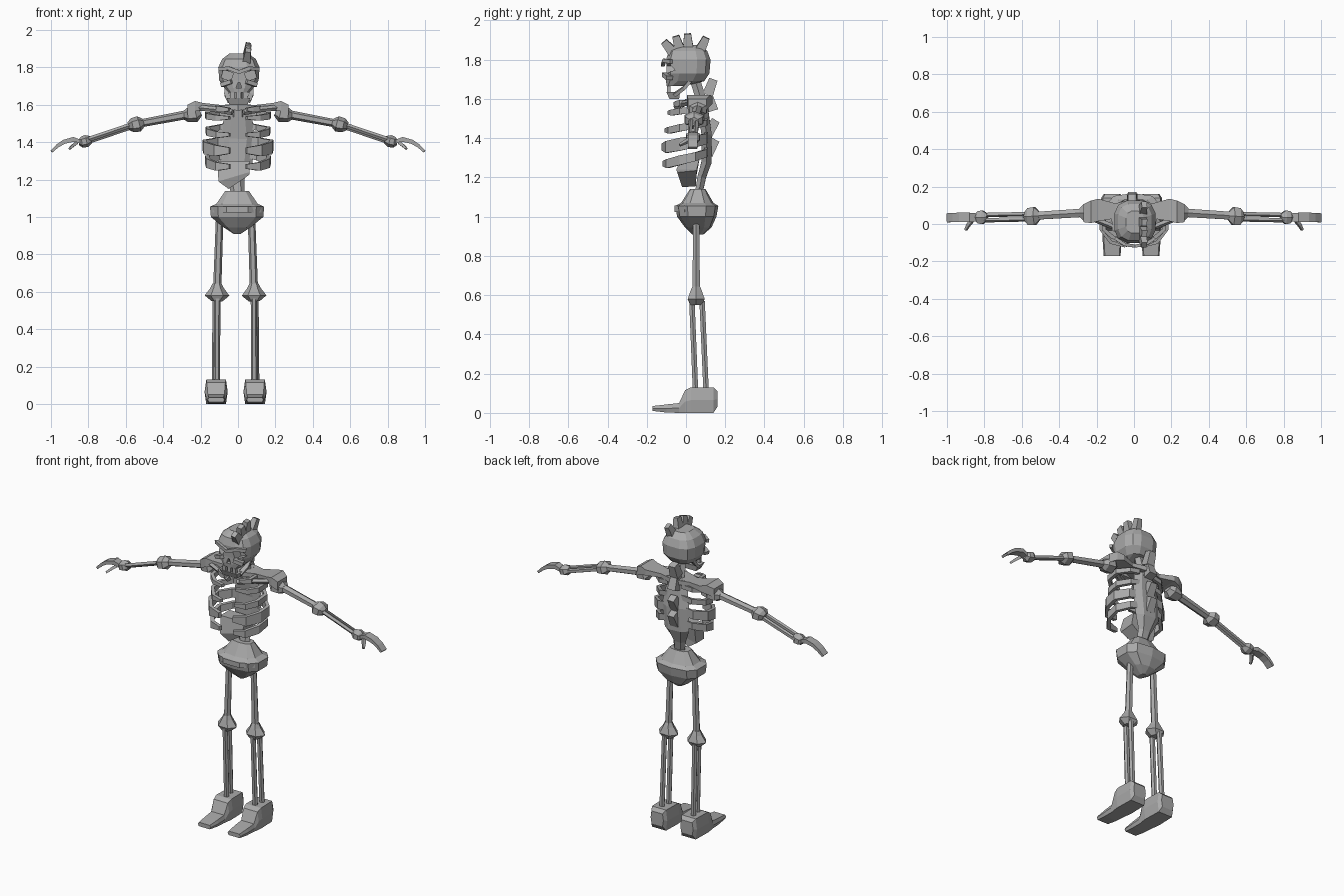
import bpy, bmesh, math
from mathutils import Vector, Matrix

BONE = bpy.data.materials.new("bone_grey")
BONE.diffuse_color = (0.40, 0.40, 0.40, 1)


def finish(name, bm):
    bmesh.ops.recalc_face_normals(bm, faces=bm.faces)
    me = bpy.data.meshes.new(name)
    bm.to_mesh(me)
    bm.free()
    me.materials.append(BONE)
    ob = bpy.data.objects.new(name, me)
    bpy.context.collection.objects.link(ob)
    return ob


def loft(name, rings, flip=1, cx=0.0):
    """Skin a list of equal-length rings and cap both ends; flip=-1 mirrors x."""
    bm = bmesh.new()
    vs = [[bm.verts.new((cx + flip * p[0], p[1], p[2])) for p in r] for r in rings]
    n = len(rings[0])
    for a, b in zip(vs, vs[1:]):
        for i in range(n):
            bm.faces.new((a[i], a[(i + 1) % n], b[(i + 1) % n], b[i]))
    bm.faces.new(vs[0])
    bm.faces.new(vs[-1])
    return finish(name, bm)


def tube(name, pts, sizes, n=6, flip=1, cx=0.0):
    """Faceted bone along pts; sizes are (half depth, half height) pairs."""
    pts = [Vector(p) for p in pts]
    rings = []
    for i, p in enumerate(pts):
        d = (pts[min(i + 1, len(pts) - 1)] - pts[max(i - 1, 0)]).normalized()
        ref = Vector((0, 1, 0)) if abs(d.y) < 0.8 else Vector((1, 0, 0))
        u = (ref - d * ref.dot(d)).normalized()
        v = d.cross(u)
        a, b = sizes[i]
        t = [math.tau * (k + 0.5) / n for k in range(n)]
        rings.append([p + u * a * math.cos(k) + v * b * math.sin(k) for k in t])
    return loft(name, rings, flip, cx)


def level(z, hw, y0, y1, n=10, x=0.0):
    """Horizontal rounded ring between y0 and y1."""
    ym, r = (y0 + y1) / 2, (y1 - y0) / 2
    out = []
    for k in range(n):
        t = math.tau * (k + 0.5) / n
        c, s = math.cos(t), math.sin(t)
        out.append((x + hw * math.copysign(abs(c) ** 0.7, c),
                    ym + r * math.copysign(abs(s) ** 0.7, s), z))
    return out


def rect(x0, x1, y0, y1, z):
    return [(x0, y0, z), (x1, y0, z), (x1, y1, z), (x0, y1, z)]


def slab(name, loc, size, rx=0, ry=0, rz=0, taper=1.0):
    """Tilted block whose upper end can taper."""
    bm = bmesh.new()
    bmesh.ops.create_cube(bm, size=1)
    for v in bm.verts:
        if v.co.z > 0:
            v.co.x *= taper
            v.co.y *= taper
        v.co = Vector(a * b for a, b in zip(v.co, size))
    m = Matrix.Rotation(rz, 4, 'Z') @ Matrix.Rotation(ry, 4, 'Y') @ Matrix.Rotation(rx, 4, 'X')
    bm.transform(Matrix.Translation(loc) @ m)
    return finish(name, bm)


def carve(ob, cutters):
    for c in cutters:
        m = ob.modifiers.new("carve", 'BOOLEAN')
        m.operation, m.object, m.solver = 'DIFFERENCE', c, 'EXACT'
    dg = bpy.context.evaluated_depsgraph_get()
    me = bpy.data.meshes.new_from_object(ob.evaluated_get(dg))
    ob.modifiers.clear()
    ob.data = me
    for c in cutters:
        bpy.data.objects.remove(c)


# skull: cranium narrowing to the upper jaw, with carved sockets
skull = loft("skull", [
    level(1.665, 0.055, -0.100, -0.010, 12, 0.005),
    level(1.69, 0.080, -0.104, 0.095, 12, 0.005),
    level(1.73, 0.108, -0.102, 0.122, 12, 0.005),
    level(1.80, 0.113, -0.104, 0.128, 12, 0.005),
    level(1.845, 0.092, -0.090, 0.110, 12, 0.005),
    level(1.875, 0.050, -0.050, 0.070, 12, 0.005)])
cutters = [slab("socket_cutter", (0.005 + s * 0.063, -0.09, 1.757), (0.055, 0.10, 0.045), ry=-s * 0.35)
           for s in (1, -1)]
cutters.append(slab("nose_cutter", (0.005, -0.10, 1.705), (0.03, 0.05, 0.03), taper=0.3))
carve(skull, cutters)
tube("brow", [(-0.10, -0.075, 1.79), (-0.05, -0.11, 1.795), (0.005, -0.118, 1.775),
              (0.06, -0.11, 1.795), (0.11, -0.075, 1.79)], [(0.012, 0.014)] * 5, 4)
for s in (1, -1):
    slab("cheekbone", (0.005 + s * 0.065, -0.095, 1.715), (0.06, 0.035, 0.022), ry=s * 0.3, rz=s * 0.4)

# lower jaw: front block with two side branches
loft("jaw", [rect(-0.045, 0.05, -0.085, -0.035, 1.60), rect(-0.06, 0.065, -0.10, -0.03, 1.635)])
for s in (1, -1):
    tube("jaw_branch", [(s * 0.05, -0.06, 1.62), (s * 0.065, -0.01, 1.655), (s * 0.065, 0.03, 1.70)],
         [(0.012, 0.018)] * 3, 4, cx=0.005)
for x in (-0.03, 0.005, 0.04):
    slab("tooth", (x, -0.088, 1.65), (0.024, 0.018, 0.03))

# crest: leaning fins fanned over the skull
for y, z, a in ((-0.085, 1.86, 0.7), (0.01, 1.89, 0.05), (0.085, 1.875, -0.45), (-0.04, 1.88, 0.3)):
    slab("crest_fin", (0.05, y, z), (0.045, 0.055, 0.085), rx=a, ry=0.15, taper=0.65)

# neck and spine
tube("neck", [(0, 0.085, 1.54), (0, 0.07, 1.62), (0, 0.045, 1.70)],
     [(0.035, 0.045), (0.03, 0.04), (0.03, 0.035)])
tube("spine", [(0, 0.065, 1.12), (-0.01, 0.08, 1.20), (-0.01, 0.105, 1.28), (0, 0.105, 1.42), (0, 0.085, 1.56)],
     [(0.022, 0.035), (0.025, 0.045), (0.03, 0.085), (0.03, 0.095), (0.03, 0.07)])
for z, y, a in ((1.66, 0.125, -0.35), (1.58, 0.125, 0.3), (1.455, 0.13, -0.55), (1.355, 0.13, -0.5)):
    slab("spine_spur", (-0.01, y, z), (0.055, 0.055, 0.085), rx=a, taper=0.8)

# abdomen wedge with a slanted lower end
loft("abdomen", [[(-0.05, -0.02, 1.15), (0.06, -0.045, 1.225), (0.06, 0.055, 1.235), (-0.05, 0.05, 1.155)],
                 [(-0.105, -0.03, 1.19), (0.062, -0.05, 1.24), (0.062, 0.055, 1.24), (-0.105, 0.05, 1.19)],
                 rect(-0.108, 0.062, -0.02, 0.07, 1.30)])

# ribs: tall flat hoops open at the front
RIBS = ((1.575, 1.59, 0.11, -0.055, 0.028), (1.53, 1.56, 0.165, -0.085, 0.03),
        (1.44, 1.49, 0.162, -0.10, 0.034), (1.355, 1.41, 0.178, -0.115, 0.06),
        (1.27, 1.34, 0.165, -0.11, 0.045))
for zf, zb, hw, yf, h in RIBS:
    path = [(0.045, 0.105), (0.65 * hw, 0.10), (hw, 0.045), (0.97 * hw, -0.03),
            (0.68 * hw, 0.85 * yf), (0.045, yf)]
    rings = []
    for i, (x, y) in enumerate(path):
        z = zb + (zf - zb) * min(1, i / 4)
        hh = h * (0.45, 0.45, 0.5, 0.55, 0.5, 0.28)[i]
        n = Vector((x, y - 0.01, 0)).normalized() * 0.011
        rings.append([(x + n.x, y + n.y, z - hh), (x + n.x, y + n.y, z + hh),
                      (x - n.x, y - n.y, z + hh), (x - n.x, y - n.y, z - hh)])
    for s in (1, -1):
        loft("rib", rings, s)

# pelvis: flared bowl with a pointed base
loft("pelvis", [level(0.91, 0.02, 0.03, 0.09), level(0.945, 0.075, -0.005, 0.13),
                level(1.0, 0.145, -0.045, 0.155), level(1.055, 0.150, -0.055, 0.165),
                level(1.07, 0.115, -0.025, 0.14), level(1.14, 0.065, 0.02, 0.10)], cx=-0.005)
# front hip ridge
tube("hip_ridge", [(-0.13, 0.0, 1.04), (-0.06, -0.05, 1.04), (0.05, -0.05, 1.04), (0.12, 0.0, 1.04)],
     [(0.014, 0.022)] * 4, 4)

for s in (1, -1):
    # shoulder yoke
    sections = ((0, -0.005, 0.135, 1.57, 1.60), (0.10, 0.03, 0.11, 1.575, 1.60),
                (0.19, 0.015, 0.135, 1.575, 1.61), (0.23, 0.005, 0.125, 1.565, 1.62),
                (0.27, 0.01, 0.105, 1.545, 1.60))
    loft("shoulder_yoke", [[(x, a, lo), (x, b, lo), (x, b, hi), (x, a, hi)]
                           for x, a, b, lo, hi in sections], s)
    tube("collar_bone", [(0.03, -0.05, 1.56), (0.12, -0.01, 1.575), (0.22, 0.03, 1.585)],
         [(0.016, 0.016)] * 3, 5, s)
    tube("shoulder_joint", [(0.20, 0.06, 1.56), (0.225, 0.06, 1.55), (0.27, 0.06, 1.545), (0.29, 0.058, 1.545)],
         [(0.03, 0.02), (0.055, 0.042), (0.05, 0.038), (0.028, 0.024)], 6, s)
    # arm
    tube("upper_arm", [(0.27, 0.06, 1.548), (0.54, 0.043, 1.497)], [(0.026, 0.024), (0.024, 0.021)], 6, s)
    tube("elbow", [(0.505, 0.043, 1.505), (0.53, 0.042, 1.498), (0.565, 0.04, 1.49), (0.585, 0.04, 1.485)],
         [(0.024, 0.022), (0.056, 0.042), (0.052, 0.038), (0.024, 0.022)], 6, s)
    for y, z in ((0.026, 0.004), (0.054, -0.006)):
        tube("forearm", [(0.57, y, 1.488 + z), (0.81, y - 0.005, 1.407 + z)], [(0.013, 0.014)] * 2, 5, s)
    tube("wrist", [(0.785, 0.036, 1.414), (0.81, 0.036, 1.406), (0.835, 0.036, 1.40), (0.85, 0.036, 1.40)],
         [(0.022, 0.02), (0.042, 0.033), (0.038, 0.03), (0.02, 0.016)], 6, s)
    # hand
    tube("hand", [(0.84, 0.035, 1.402), (0.88, 0.035, 1.415), (0.93, 0.035, 1.402), (0.965, 0.035, 1.38),
                  (0.997, 0.033, 1.35)],
         [(0.03, 0.014), (0.036, 0.018), (0.036, 0.016), (0.035, 0.013), (0.034, 0.010)], 4, s)
    tube("thumb", [(0.865, 0.02, 1.395), (0.885, -0.005, 1.38), (0.90, -0.032, 1.365)],
         [(0.014, 0.012), (0.013, 0.011), (0.009, 0.008)], 4, s)
    # leg
    c = -0.013
    tube("thigh", [(0.085, 0.052, 1.0), (0.098, 0.052, 0.62)], [(0.018, 0.02), (0.022, 0.022)], 6, s, c)
    tube("knee", [(0.099, 0.052, 0.645), (0.099, 0.052, 0.62), (0.099, 0.052, 0.58), (0.10, 0.052, 0.55)],
         [(0.022, 0.024), (0.034, 0.036), (0.05, 0.066), (0.034, 0.03)], 6, s, c)
    tube("front_shin", [(0.098, 0.03, 0.57), (0.100, 0.048, 0.12)], [(0.016, 0.017)] * 2, 6, s, c)
    tube("rear_shin", [(0.106, 0.082, 0.57), (0.110, 0.102, 0.12)], [(0.016, 0.017)] * 2, 6, s, c)
    # foot: heel block running forward into a flat toe
    prof = ((-0.17, 0.010, 0.035, 0.045), (-0.10, 0.002, 0.043, 0.05), (-0.035, 0, 0.05, 0.052),
            (-0.005, 0, 0.115, 0.058), (0.025, 0, 0.13, 0.062), (0.14, 0, 0.13, 0.058), (0.16, 0.03, 0.11, 0.045))
    loft("foot", [[(0.104 - w * 0.85, y, lo), (0.104 + w * 0.85, y, lo), (0.104 + w, y, (lo + hi) / 2),
                   (0.104 + w * 0.85, y, hi), (0.104 - w * 0.85, y, hi), (0.104 - w, y, (lo + hi) / 2)]
                  for y, lo, hi, w in prof], s, c)
